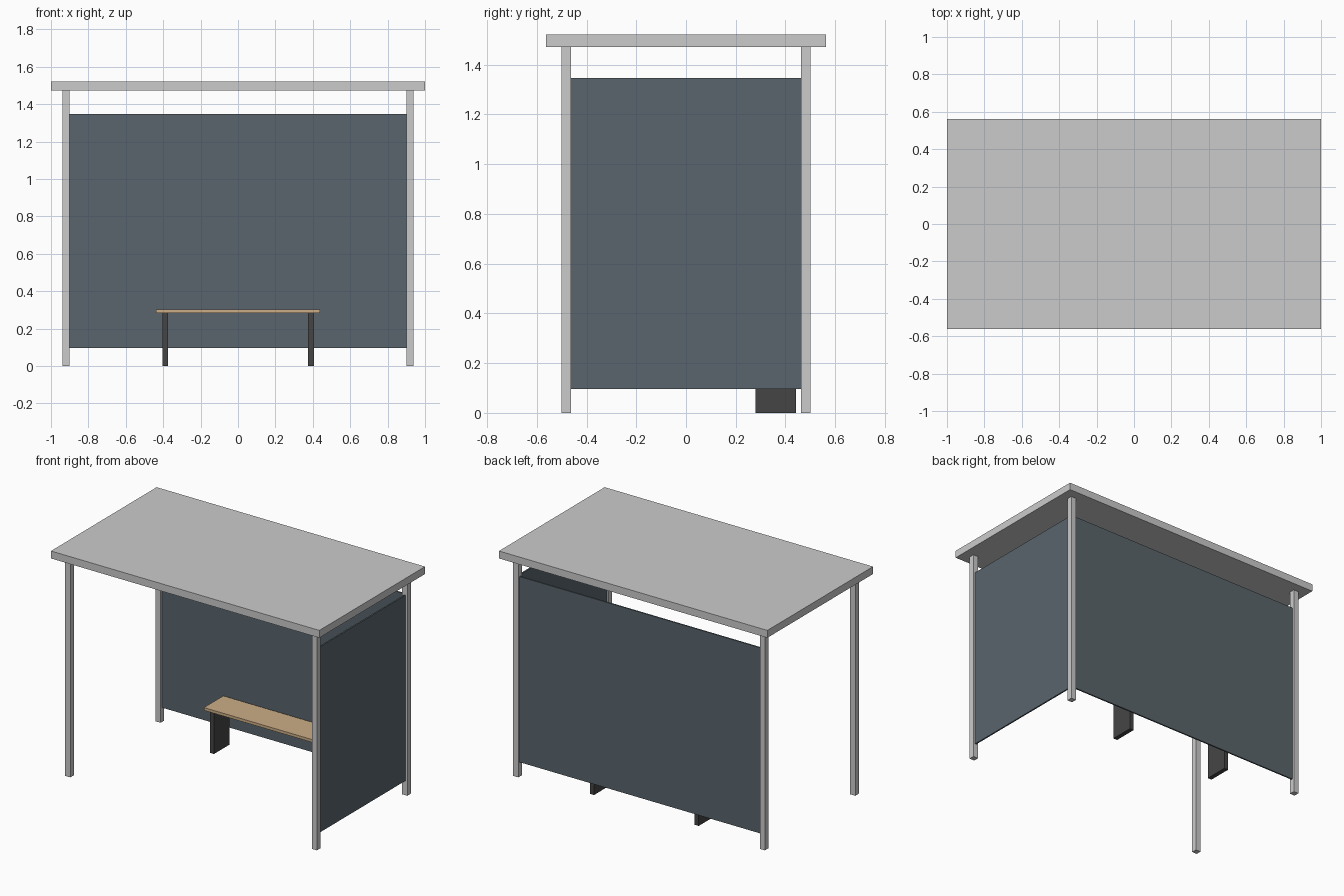
import bpy

if "Cube" in bpy.data.objects:
    bpy.data.objects.remove(bpy.data.objects["Cube"])


def material(name, color):
    mat = bpy.data.materials.new(name)
    mat.diffuse_color = (*color, 1)
    mat.use_nodes = True
    mat.node_tree.nodes["Principled BSDF"].inputs["Base Color"].default_value = mat.diffuse_color
    return mat


def box(name, xs, ys, zs, mat=None):
    """Axis-aligned box spanning the given (min, max) ranges."""
    bpy.ops.mesh.primitive_cube_add(
        size=1, location=[(a + b) / 2 for a, b in (xs, ys, zs)])
    obj = bpy.context.object
    obj.name = name
    obj.scale = [b - a for a, b in (xs, ys, zs)]
    bpy.ops.object.transform_apply(location=False, rotation=False, scale=True)
    if mat:
        obj.data.materials.append(mat)
    return obj


glass = material("tinted_panel", (0.10, 0.13, 0.15))
wood = material("bench_wood", (0.60, 0.42, 0.24))
dark = material("dark_metal", (0.06, 0.06, 0.06))

POST = 0.0375            # post width
PX, PY = 0.9188, 0.4812  # post centres
H = POST / 2
EAVES = 1.472            # underside of the roof
T = 0.005                # half panel thickness

# Roof slab
box("roof", (-1, 1), (-0.5625, 0.5625), (EAVES, 1.522))

# Four corner posts
for sx, side in ((-1, "left"), (1, "right")):
    for sy, end in ((-1, "front"), (1, "back")):
        x, y = sx * PX, sy * PY
        box(f"{end}_{side}_post", (x - H, x + H), (y - H, y + H), (0, EAVES))

# Wall panels on the back and the right side
PANEL_Z = (0.097, 1.347)
box("back_panel", (-PX + H, PX - H), (PY - T, PY + T), PANEL_Z, glass)
box("right_panel", (PX - T, PX + T), (-PY + H, PY - H), PANEL_Z, glass)

# Bench
box("bench_seat", (-0.4375, 0.4375), (0.262, 0.468), (0.284, 0.303), wood)
for sx, side in ((-1, "left"), (1, "right")):
    x = sx * 0.39
    box(f"bench_{side}_leg", (x - 0.015, x + 0.015), (0.28, 0.443), (0, 0.284), dark)
